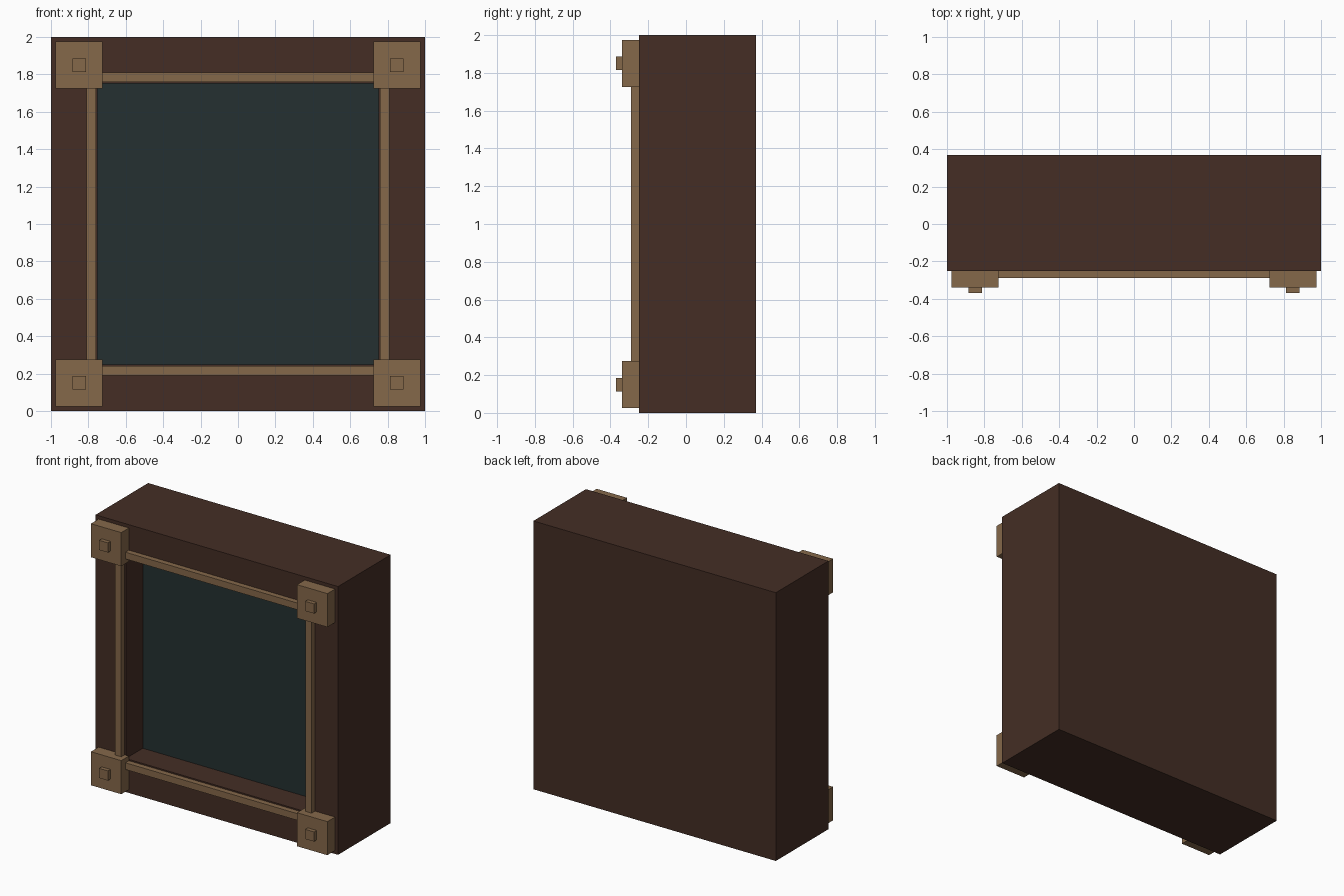
import bpy, bmesh
from mathutils import Vector

if "Cube" in bpy.data.objects:
    bpy.data.objects.remove(bpy.data.objects["Cube"])


def material(name, rgb):
    m = bpy.data.materials.new(name)
    m.diffuse_color = (*rgb, 1.0)
    m.use_nodes = True
    m.node_tree.nodes["Principled BSDF"].inputs["Base Color"].default_value = m.diffuse_color
    return m


WOOD = material("dark wood", (0.058, 0.027, 0.018))
TRIM = material("tan trim", (0.235, 0.139, 0.068))
PANEL = material("dark teal panel", (0.018, 0.030, 0.031))


def finish(name, bm, *mats):
    bmesh.ops.recalc_face_normals(bm, faces=bm.faces)
    mesh = bpy.data.meshes.new(name)
    bm.to_mesh(mesh)
    bm.free()
    for m in mats:
        mesh.materials.append(m)
    obj = bpy.data.objects.new(name, mesh)
    bpy.context.collection.objects.link(obj)
    return obj


def add_box(bm, lo, hi):
    lo, hi = Vector(lo), Vector(hi)
    verts = bmesh.ops.create_cube(bm, size=1)["verts"]
    for v in verts:
        v.co = (lo + hi) / 2 + v.co * (hi - lo)


def box(name, lo, hi, mat):
    bm = bmesh.new()
    add_box(bm, lo, hi)
    return finish(name, bm, mat)


FRONT, BACK = -0.25, 0.37
BORDER, RECESS = 0.25, 0.20

# Case: solid box with the front face inset and pushed back into a recess
bm = bmesh.new()
add_box(bm, (-1, FRONT, 0), (1, BACK, 2))
bm.normal_update()
front = min(bm.faces, key=lambda f: f.calc_center_median().y)
bmesh.ops.inset_region(bm, faces=[front], thickness=BORDER, use_even_offset=True)
walls = bmesh.ops.extrude_discrete_faces(bm, faces=[front])["faces"]
for f in walls:
    f.material_index = 1  # recessed panel
    bmesh.ops.translate(bm, verts=f.verts, vec=(0, RECESS, 0))
finish("case", bm, WOOD, PANEL)

# Corner blocks, each with a small square stud
for sx, side in ((-1, "left"), (1, "right")):
    for sz, level in ((-1, "bottom"), (1, "top")):
        cx, cz = sx * 0.85, 1 + sz * 0.85
        for part, half, y0, y1 in (("block", 0.125, -0.34, FRONT),
                                   ("stud", 0.036, -0.37, -0.34)):
            box(f"{level}_{side}_corner_{part}",
                (cx - half, y0, cz - half), (cx + half, y1, cz + half), TRIM)

# Thin trim rails running between the corner blocks
for s, side, level in ((-1, "left", "bottom"), (1, "right", "top")):
    c, half, reach = s * 0.785, 0.025, 0.725
    box(f"{side}_rail", (c - half, -0.29, 1 - reach),
        (c + half, FRONT, 1 + reach), TRIM)
    box(f"{level}_rail", (-reach, -0.29, 1 + c - half),
        (reach, FRONT, 1 + c + half), TRIM)
